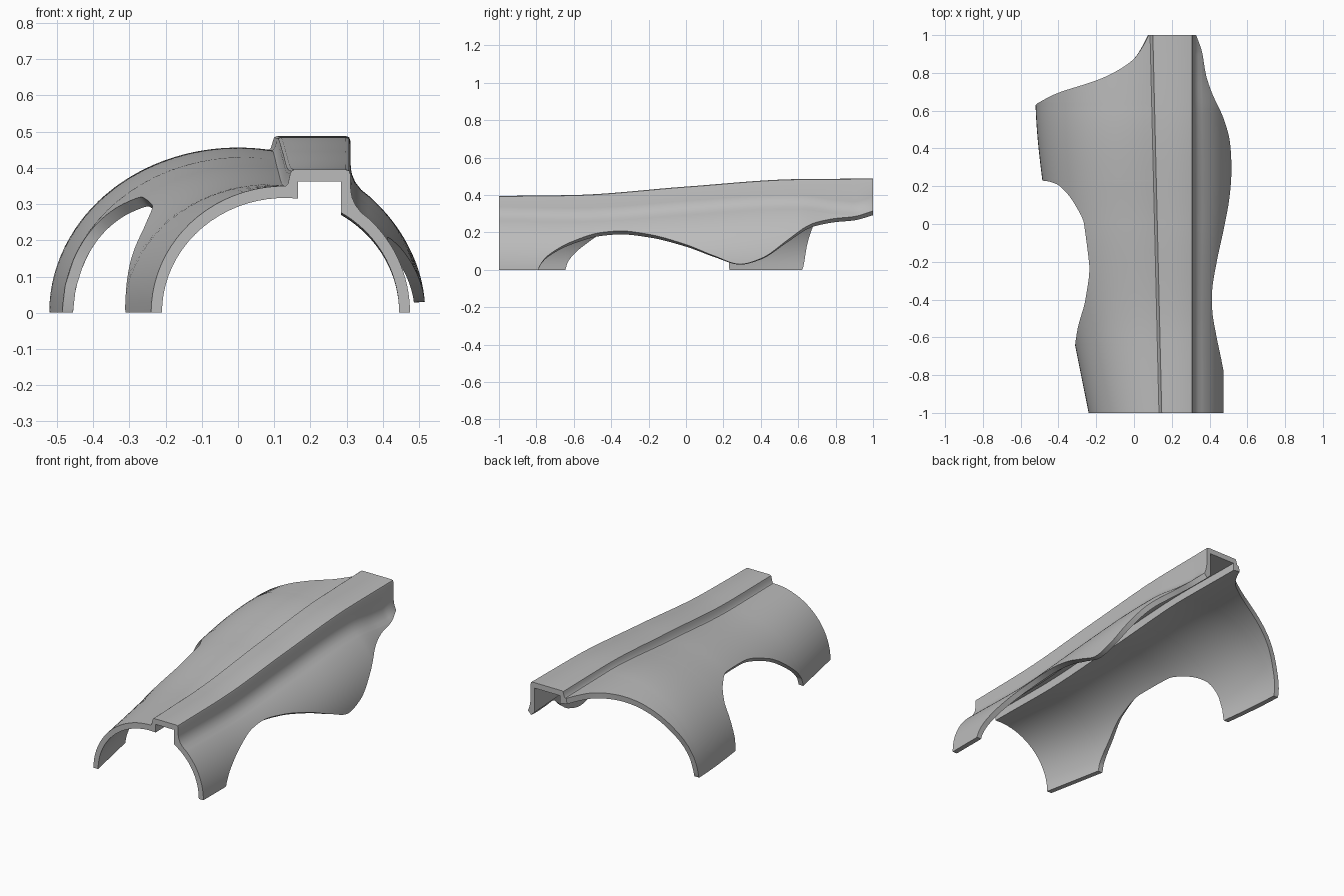
import bpy
import bmesh
from math import sin, cos, asin, acos, radians

if "Cube" in bpy.data.objects:
    bpy.data.objects.remove(bpy.data.objects["Cube"])


def curve(pts, y):
    """Smooth monotone interpolation through (y, value) points."""
    if y <= pts[0][0]:
        return pts[0][1]
    if y >= pts[-1][0]:
        return pts[-1][1]
    d = [(b[1] - a[1]) / (b[0] - a[0]) for a, b in zip(pts, pts[1:])]
    m = [d[0]]
    for p, q in zip(d, d[1:]):
        m.append(2 * p * q / (p + q) if p * q > 0 else 0)
    m.append(d[-1])
    for i, (a, b) in enumerate(zip(pts, pts[1:])):
        if y <= b[0]:
            h = b[0] - a[0]
            t = (y - a[0]) / h
            return (a[1] * (1 + 2 * t) * (1 - t) ** 2 + b[1] * t * t * (3 - 2 * t)
                    + h * t * (1 - t) * (m[i] * (1 - t) - m[i + 1] * t))


# Shell guides along y: arch centre, feet, crown and ridge height
CENTRE = [(-1, .13), (.6, 0), (1, 0)]
FOOT_RIGHT = [(-1, -.24), (-.65, -.31), (.23, -.485), (.6, -.52), (1, -.53)]
FOOT_LEFT = [(-1, .475), (-.7, .475), (.3, .517), (.6, .51), (.8, .475), (1, .455)]
CROWN = [(-1, .35), (-.6, .355), (0, .405), (.6, .456), (1, .456)]
RIDGE = [(-1, .395), (-.6, .4), (0, .445), (.6, .485), (1, .488)]
# Lower edges: arch angle on the -x side, height on the +x side
EDGE_ANGLE = [(-.645, 0), (-.63, 8), (-.55, 23), (-.4, 41), (-.2, 51), (0, 52),
              (.1, 47), (.2, 35), (.225, 22), (.232, 0), (.62, 0), (.65, 20),
              (.69, 38), (.755, 66), (.8, 78), (.875, 90), (.94, 95), (1, 98.5)]
EDGE_HEIGHT = [(-.79, 0), (-.78, .025), (-.74, .075), (-.6, .155), (-.45, .2),
               (-.35, .208), (-.2, .19), (0, .135), (.15, .075), (.29, .03),
               (.4, .06), (.55, .165), (.65, .235), (.7, .255), (.8, .275),
               (.9, .285), (1, .315)]
STEPS = 20
THICK = .03
RAIL_X = .31


def clamp(v):
    return max(-1, min(1, v))


def arc(cx, a, b, t0, t1):
    return [(cx + a * cos(t0 + (t1 - t0) * i / STEPS),
             b * sin(t0 + (t1 - t0) * i / STEPS)) for i in range(STEPS + 1)]


def section(y):
    """Closed cross-section of the shell with its ridge channel."""
    cx, b, top = curve(CENTRE, y), curve(CROWN, y), curve(RIDGE, y)
    al = cx - curve(FOOT_RIGHT, y)
    ar = curve(FOOT_LEFT, y) - cx
    rail = .132 - .047 * (y + 1) / 2
    bi, ali, ari = b - .033, al - THICK, ar - THICK

    # outer skin, -x side
    end = acos(clamp((cx - rail) / al))
    tl = min(radians(curve(EDGE_ANGLE, y)), end - .005)
    out = arc(cx, -al, b, tl, end)
    # raised ridge with softened corners
    z0 = out[-1][1]
    out += [(rail + .006, z0 + .006), (rail + .012, top - .012),
            (rail + .015, top - .004), (rail + .023, top),
            (RAIL_X - .012, top), (RAIL_X - .003, top - .003), (RAIL_X, top - .012)]
    # concave fillet into the +x side
    tr = asin(clamp(curve(EDGE_HEIGHT, y) / b))
    start = max(acos(clamp((.36 - cx) / ar)), tr + .005)
    xs, zs = cx + ar * cos(start), b * sin(start)
    dx, dz = xs - RAIL_X, min(.08, top - .02 - zs)
    out += [(RAIL_X + dx * u, zs + dz * v)
            for u, v in ((.03, .95), (.1, .72), (.28, .46), (.6, .2))]
    out += arc(cx, ar, b, start, tr)

    # inner skin and channel
    wall = .285
    ti = max(acos(clamp((wall - cx) / ari)), tr + .005)
    inner = arc(cx, ari, bi, tr, ti)
    inner += [(wall, top - .032), (rail + .033, top - .032)]
    ei = max(acos(clamp((cx - rail - .033) / ali)), tl + .005)
    inner += arc(cx, -ali, bi, ei, tl)
    return [(x, y, z) for x, z in out + inner]


# Rows along the length, denser where the edges turn steeply
rows = {round(-1 + i / 70, 4) for i in range(141)}
for centre in (-.785, -.64, .226, .63):
    rows |= {round(centre + i * .0025, 4) for i in range(-6, 7)}
rows = sorted(rows)

bm = bmesh.new()
rings = [[bm.verts.new(p) for p in section(y)] for y in rows]
n = len(rings[0])
for r0, r1 in zip(rings, rings[1:]):
    for i in range(n):
        j = (i + 1) % n
        bm.faces.new((r0[i], r0[j], r1[j], r1[i]))
bm.faces.new(rings[0])
bm.faces.new(rings[-1][::-1])
bmesh.ops.recalc_face_normals(bm, faces=bm.faces)
mesh = bpy.data.meshes.new("ridged_cover")
bm.to_mesh(mesh)
bm.free()

cover = bpy.data.objects.new("ridged_cover", mesh)
bpy.context.collection.objects.link(cover)

# Single plain grey
grey = bpy.data.materials.new("plain_grey")
grey.use_nodes = True
colour = (.5, .5, .5, 1)
grey.diffuse_color = colour
grey.node_tree.nodes["Principled BSDF"].inputs["Base Color"].default_value = colour
mesh.materials.append(grey)

bpy.ops.object.select_all(action='DESELECT')
cover.select_set(True)
bpy.context.view_layer.objects.active = cover
bpy.ops.object.shade_smooth_by_angle(angle=radians(35))
